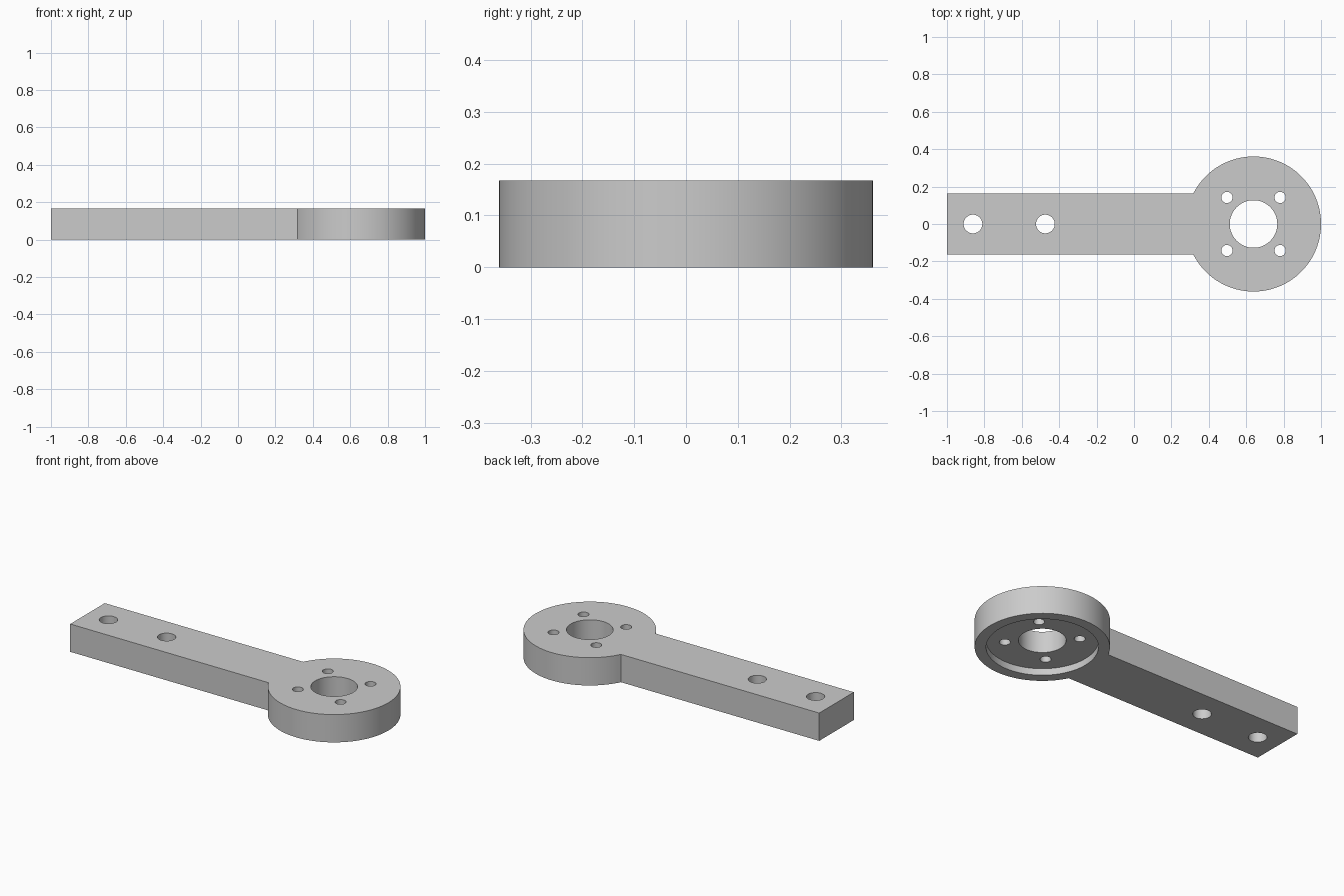
import bpy, bmesh, math

if "Cube" in bpy.data.objects:
    bpy.data.objects.remove(bpy.data.objects["Cube"], do_unlink=True)

HEIGHT = 0.167
HEAD_X, HEAD_R = 0.639, 0.361
ARM_HALF = 0.164
RECESS_R, RECESS_DEPTH = 0.30, 0.04

grey = bpy.data.materials.new("plain grey")
grey.use_nodes = True
colour = (0.6, 0.6, 0.6, 1)
grey.diffuse_color = colour
grey.node_tree.nodes["Principled BSDF"].inputs["Base Color"].default_value = colour


def prism(name, outline, bottom, top):
    """Extrude a closed xy outline from bottom to top."""
    bm = bmesh.new()
    face = bm.faces.new([bm.verts.new((x, y, bottom)) for x, y in outline])
    grown = bmesh.ops.extrude_face_region(bm, geom=[face])["geom"]
    verts = [g for g in grown if isinstance(g, bmesh.types.BMVert)]
    bmesh.ops.translate(bm, verts=verts, vec=(0, 0, top - bottom))
    bmesh.ops.recalc_face_normals(bm, faces=bm.faces)
    mesh = bpy.data.meshes.new(name)
    bm.to_mesh(mesh)
    bm.free()
    mesh.materials.append(grey)
    obj = bpy.data.objects.new(name, mesh)
    bpy.context.collection.objects.link(obj)
    return obj


def arc(x, y, r, start, end, steps):
    angles = [start + (end - start) * i / steps for i in range(steps + 1)]
    return [(x + r * math.cos(a), y + r * math.sin(a)) for a in angles]


def cut(body, name, x, y, r, bottom, top, steps=48):
    """Cut a round hole out of the body."""
    cutter = prism(name, arc(x, y, r, 0, math.tau, steps)[:-1], bottom, top)
    cutter.hide_render = True
    mod = body.modifiers.new(name, 'BOOLEAN')
    mod.operation, mod.solver, mod.object = 'DIFFERENCE', 'EXACT', cutter
    bpy.ops.object.modifier_apply(modifier=mod.name)
    bpy.data.objects.remove(cutter, do_unlink=True)


# Straight arm and round head in one outline
join = math.pi - math.asin(ARM_HALF / HEAD_R)
outline = [(-1, ARM_HALF), (-1, -ARM_HALF)] + arc(HEAD_X, 0, HEAD_R, -join, join, 96)
body = prism("lever_arm", outline, 0, HEIGHT)
bpy.context.view_layer.objects.active = body
body.select_set(True)

# Shallow recess under the head
cut(body, "recess", HEAD_X, 0, RECESS_R, -0.1, RECESS_DEPTH, 96)

# Centre bore and four bolt holes around it
cut(body, "centre_bore", HEAD_X, 0, 0.127, -0.1, 0.3, 64)
for sx in (-1, 1):
    for sy in (-1, 1):
        cut(body, "bolt_hole", HEAD_X + sx * 0.142, sy * 0.142, 0.03, -0.1, 0.3, 32)

# Two mounting holes in the arm
for x in (-0.861, -0.474):
    cut(body, "arm_hole", x, 0, 0.05, -0.1, 0.3)

bpy.ops.object.shade_smooth_by_angle(angle=math.radians(30))
